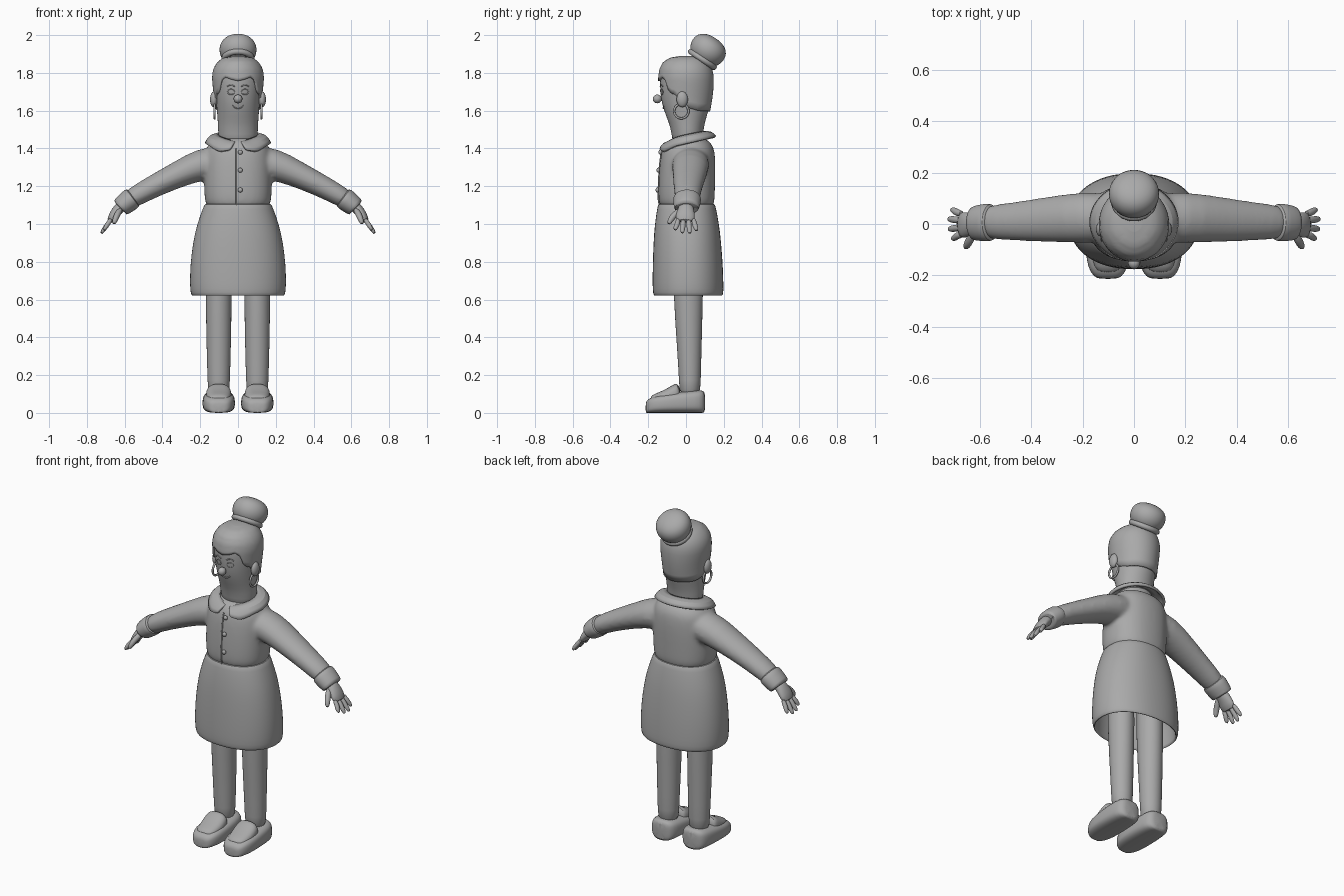
import bpy, bmesh, math
from math import sin, cos, pi, radians
from mathutils import Vector, Matrix

if "Cube" in bpy.data.objects:
    bpy.data.objects.remove(bpy.data.objects["Cube"])

grey = bpy.data.materials.new("plain_grey")
grey.use_nodes = True
TONE = (0.4, 0.4, 0.4, 1)
grey.diffuse_color = TONE
grey.node_tree.nodes["Principled BSDF"].inputs["Base Color"].default_value = TONE


def finish(name, bm, mirror=False, sub=1, angle=50):
    """Turn a bmesh into a shaded object, optionally mirrored across x."""
    bmesh.ops.recalc_face_normals(bm, faces=bm.faces)
    mesh = bpy.data.meshes.new(name)
    bm.to_mesh(mesh)
    bm.free()
    mesh.materials.append(grey)
    ob = bpy.data.objects.new(name, mesh)
    bpy.context.collection.objects.link(ob)
    if mirror:
        ob.modifiers.new("mirror", "MIRROR").use_mirror_merge = False
    if sub:
        m = ob.modifiers.new("smooth", "SUBSURF")
        m.levels = m.render_levels = sub
    bpy.ops.object.select_all(action="DESELECT")
    ob.select_set(True)
    bpy.context.view_layer.objects.active = ob
    bpy.ops.object.shade_smooth_by_angle(angle=radians(angle))
    return ob


def loft(bm, frames, n=24, power=2.0):
    """Skin rings given as (centre, half axis u, half axis v), capped at both ends."""
    def p(v):
        return math.copysign(abs(v) ** (2 / power), v)
    rings = []
    for c, u, v in frames:
        rings.append([bm.verts.new(c + u * p(cos(2 * pi * i / n)) + v * p(sin(2 * pi * i / n)))
                      for i in range(n)])
    for a, b in zip(rings, rings[1:]):
        for i in range(n):
            j = (i + 1) % n
            bm.faces.new((a[i], a[j], b[j], b[i]))
    bm.faces.new(rings[0][::-1])
    bm.faces.new(rings[-1])


def upright(rows, cx=0):
    """Rows of height, half width, front y, back y."""
    return [(Vector((cx, (f + b) / 2, z)), Vector((w, 0, 0)), Vector((0, (b - f) / 2, 0)))
            for z, w, f, b in rows]


def limb(rows, s=1):
    """Rows of x, y, z, half width, half thickness along a path."""
    pts = [Vector((s * r[0], r[1], r[2])) for r in rows]
    out = []
    for i, r in enumerate(rows):
        t = (pts[min(i + 1, len(pts) - 1)] - pts[max(i - 1, 0)]).normalized()
        u = (Vector((0, 1, 0)) - t * t.y).normalized()
        out.append((pts[i], u * r[3], t.cross(u) * r[4]))
    return out


def solid(name, frames, n=24, power=2.0, **kw):
    bm = bmesh.new()
    loft(bm, frames, n, power)
    return finish(name, bm, **kw)


def ball(name, centre, size, tilt=0, mirror=False, n=24):
    bm = bmesh.new()
    m = Matrix.Translation(centre) @ Matrix.Rotation(radians(tilt), 4, "X") @ Matrix.Diagonal((*size, 1))
    bmesh.ops.create_uvsphere(bm, u_segments=n, v_segments=n // 2, radius=1, matrix=m)
    return finish(name, bm, mirror, 0)


def wire(name, pts, r, closed=False, mirror=False):
    cu = bpy.data.curves.new(name, "CURVE")
    cu.dimensions = "3D"
    cu.bevel_depth, cu.bevel_resolution, cu.use_fill_caps = r, 3, True
    sp = cu.splines.new("POLY")
    sp.points.add(len(pts) - 1)
    for q, p in zip(sp.points, pts):
        q.co = (*p, 1)
    sp.use_cyclic_u, sp.use_smooth = closed, True
    cu.materials.append(grey)
    ob = bpy.data.objects.new(name, cu)
    bpy.context.collection.objects.link(ob)
    if mirror:
        ob.modifiers.new("mirror", "MIRROR")


def lerp_rows(rows, z):
    for a, b in zip(rows, rows[1:]):
        if z <= b[0]:
            t = max(0, (z - a[0]) / (b[0] - a[0]))
            return [p + (q - p) * t for p, q in zip(a, b)]
    return list(rows[-1])


# Head and neck
HEAD = [(1.40, .10, -.07, .09), (1.48, .105, -.075, .09), (1.54, .107, -.092, .10),
        (1.60, .112, -.117, .12), (1.66, .117, -.133, .13), (1.72, .124, -.138, .137),
        (1.78, .129, -.138, .138), (1.82, .122, -.131, .13), (1.85, .10, -.112, .11),
        (1.87, .07, -.075, .085), (1.878, .02, -.02, .03)]
solid("head", upright(HEAD), n=32)


def face_point(x, z, lift=0.0):
    _, w, f, b = lerp_rows(HEAD, z)
    return (x, (f + b) / 2 - (b - f) / 2 * math.sqrt(max(0, 1 - (x / w) ** 2)) - lift, z)


# Hair cap following the skull down to a shaped hairline
HAIRLINE = [(0, 1.757), (15, 1.765), (30, 1.778), (42, 1.76), (50, 1.71), (58, 1.69),
            (68, 1.685), (78, 1.64), (95, 1.615), (120, 1.60), (180, 1.595)]
bm = bmesh.new()
grid = []
for i in range(72):
    a = radians(i * 5)
    low = lerp_rows(HAIRLINE, min(i * 5, 360 - i * 5))[1]
    col = []
    for k in range(15):
        z = low + (1.878 - low) * (1 - (1 - k / 14) ** 2)
        _, w, f, b = lerp_rows(HEAD, z)
        up = .012 * max(0, (z - 1.8) / .078)
        col.append(bm.verts.new(((w + .009) * sin(a), (f + b) / 2 - ((b - f) / 2 + .009) * cos(a), z + up)))
    grid.append(col)
for i in range(72):
    a, b = grid[i], grid[(i + 1) % 72]
    for k in range(14):
        bm.faces.new((a[k], b[k], b[k + 1], a[k + 1]))
bm.faces.new([c[14] for c in grid])
hair = finish("hair", bm, sub=0)
hair.modifiers.new("thickness", "SOLIDIFY").thickness = .012

# Bun on a tilted hair tie
TILT = Matrix.Rotation(radians(-34), 3, "X")
bun_rows = [(-.07, .055), (-.055, .08), (-.02, .1), (.02, .1), (.052, .082), (.07, .045), (.073, .01)]
solid("bun", [(Vector((0, .117, 1.922)) + TILT @ Vector((0, 0, h)), Vector((r, 0, 0)),
               TILT @ Vector((0, r, 0))) for h, r in bun_rows])
wire("hair_tie", [Vector((0, .087, 1.872)) + TILT @ Vector((.073 * cos(i * pi / 16), .073 * sin(i * pi / 16), 0))
                  for i in range(32)], .016, closed=True)

# Face details
ball("nose", (0, -.152, 1.662), (.023, .024, .023))
ball("ear", (.128, -.02, 1.66), (.02, .03, .042), mirror=True)
wire("earring", [(.124, -.025 + .038 * cos(i * pi / 16), 1.597 + .038 * sin(i * pi / 16)) for i in range(32)],
     .006, closed=True, mirror=True)
wire("eye", [face_point(.037 + .018 * cos(i * pi / 8), 1.7 + .015 * sin(i * pi / 8)) for i in range(16)],
     .002, closed=True, mirror=True)
wire("eyebrow", [face_point(.018 + .008 * i, 1.728 + .009 * sin(i * pi / 5)) for i in range(6)], .003, mirror=True)
wire("mouth", [face_point(.006 * i, 1.612 + .0006 * i * i) for i in range(-5, 6)], .003)

# Blouse: body and sleeves fused into one soft surface
BODY = [(1.07, .165, -.135, .145), (1.12, .177, -.147, .152), (1.2, .18, -.147, .154),
        (1.3, .18, -.142, .157), (1.38, .174, -.132, .154), (1.42, .157, -.117, .142), (1.465, .11, -.08, .10)]
SLEEVE = [(.06, .025, 1.335, .1, .09), (.2, .025, 1.315, .1, .086), (.3, .02, 1.27, .092, .071),
          (.42, .012, 1.213, .08, .062), (.53, .008, 1.155, .07, .055), (.59, .005, 1.117, .062, .051)]
bm = bmesh.new()
loft(bm, upright(BODY), 32, 2.3)
for side in (1, -1):
    loft(bm, limb(SLEEVE, side))
blouse = finish("blouse", bm, sub=1)
m = blouse.modifiers.new("fuse", "REMESH")
m.mode, m.voxel_size, m.use_smooth_shade = "VOXEL", .011, True
m = blouse.modifiers.new("soften", "SMOOTH")
m.factor, m.iterations = .5, 8

# Front placket edge and buttons
wire("placket", [(-.008, lerp_rows(BODY, 1.1 + .03 * i)[2] + .001, 1.1 + .03 * i) for i in range(11)], .004)
for z in (1.18, 1.285, 1.38):
    ball("button", (.012, lerp_rows(BODY, z)[2] - .004, z), (.013, .01, .013), n=16)

# Rounded collar, open at the front
bm = bmesh.new()
rows = []
for i in range(49):
    f = i / 48
    ai, ao = (radians(g + (360 - 2 * g) * f) for g in (5, 13))
    ti, to = (1 - cos(ai)) / 2, (1 - cos(ao)) / 2
    flap = max(0, 1 - abs(min(f, 1 - f) - .07) / .08)
    inner = Vector((.105 * sin(ai), .005 - .088 * cos(ai), 1.43 + .055 * ti ** .5))
    outer = Vector((.168 * sin(ao), .008 - (.147 + .008 * flap) * cos(ao), 1.395 + .065 * to - .018 * flap))
    mid = (inner + outer) / 2 + Vector((.016 * sin(ai), -.01 * cos(ai), .014))
    rows.append([bm.verts.new(p) for p in (inner, mid, outer)])
for a, b in zip(rows, rows[1:]):
    for k in range(2):
        bm.faces.new((a[k], b[k], b[k + 1], a[k + 1]))
collar = finish("collar", bm)
m = collar.modifiers.new("thickness", "SOLIDIFY")
m.thickness, m.offset = .014, 0

# Cuffs, hands, fingers and thumbs
solid("cuff", limb([(.553, .006, 1.142, .058, .046), (.556, .006, 1.14, .073, .058), (.575, .006, 1.125, .075, .06),
                    (.62, .003, 1.09, .068, .053), (.626, .003, 1.085, .064, .05),
                    (.622, .003, 1.088, .045, .035)]), mirror=True)
solid("hand", limb([(.6, 0, 1.11, .034, .03), (.635, 0, 1.078, .042, .029), (.66, -.004, 1.045, .052, .025),
                    (.682, -.004, 1.008, .048, .017)]), mirror=True)
bm = bmesh.new()
for y, tip in ((-.041, .966), (-.014, .95), (.014, .948), (.04, .962)):
    reach = .725 - (tip - .948) * .8
    loft(bm, limb([(.668, y, 1.03, .012, .012), (.69, y * 1.1, 1.0, .0145, .013),
                   (reach - .01, y * 1.35, tip + .016, .0135, .012), (reach, y * 1.4, tip, .007, .006)]), 12)
loft(bm, limb([(.62, -.02, 1.08, .016, .016), (.64, -.062, 1.05, .018, .017),
               (.652, -.085, 1.018, .016, .015), (.658, -.092, .998, .008, .008)]), 12)
finish("fingers", bm, mirror=True)

# Skirt, hollow below
SKIRT = [(1.107, .155, -.13, .135), (1.107, .176, -.147, .153), (1.09, .184, -.152, .158), (1.0, .218, -.166, .176),
         (.9, .24, -.173, .187), (.78, .254, -.177, .196), (.68, .256, -.178, .199), (.632, .252, -.176, .199),
         (.62, .244, -.17, .193), (.622, .234, -.16, .183), (.7, .238, -.162, .184), (.95, .215, -.15, .165)]
solid("skirt", upright(SKIRT), n=32, power=2.2)

# Legs
solid("leg", upright([(.09, .056, -.035, .075), (.15, .059, -.036, .078), (.35, .065, -.048, .083),
                      (.6, .069, -.066, .09), (.96, .072, -.075, .095)], .102), mirror=True)

# Shoes: y, half width and height from toe to heel, with a raised tongue
SHOE = [(-.214, .03, .05), (-.207, .055, .07), (-.17, .078, .09), (-.11, .087, .1), (-.03, .086, .112),
        (.05, .082, .12), (.088, .068, .12), (.102, .04, .11)]
solid("shoe", [(Vector((.102, y, h / 2)), Vector((w, 0, 0)), Vector((0, 0, h / 2))) for y, w, h in SHOE],
      power=3.2, mirror=True)
TONGUE = [(-.19, .035, .085), (-.17, .056, .1), (-.11, .068, .122), (-.065, .068, .153), (-.045, .064, .157),
          (-.03, .055, .13)]
solid("shoe_tongue", [(Vector((.102, y, h / 2 + .02)), Vector((w, 0, 0)), Vector((0, 0, h / 2 - .02)))
                      for y, w, h in TONGUE], power=2.6, mirror=True)
